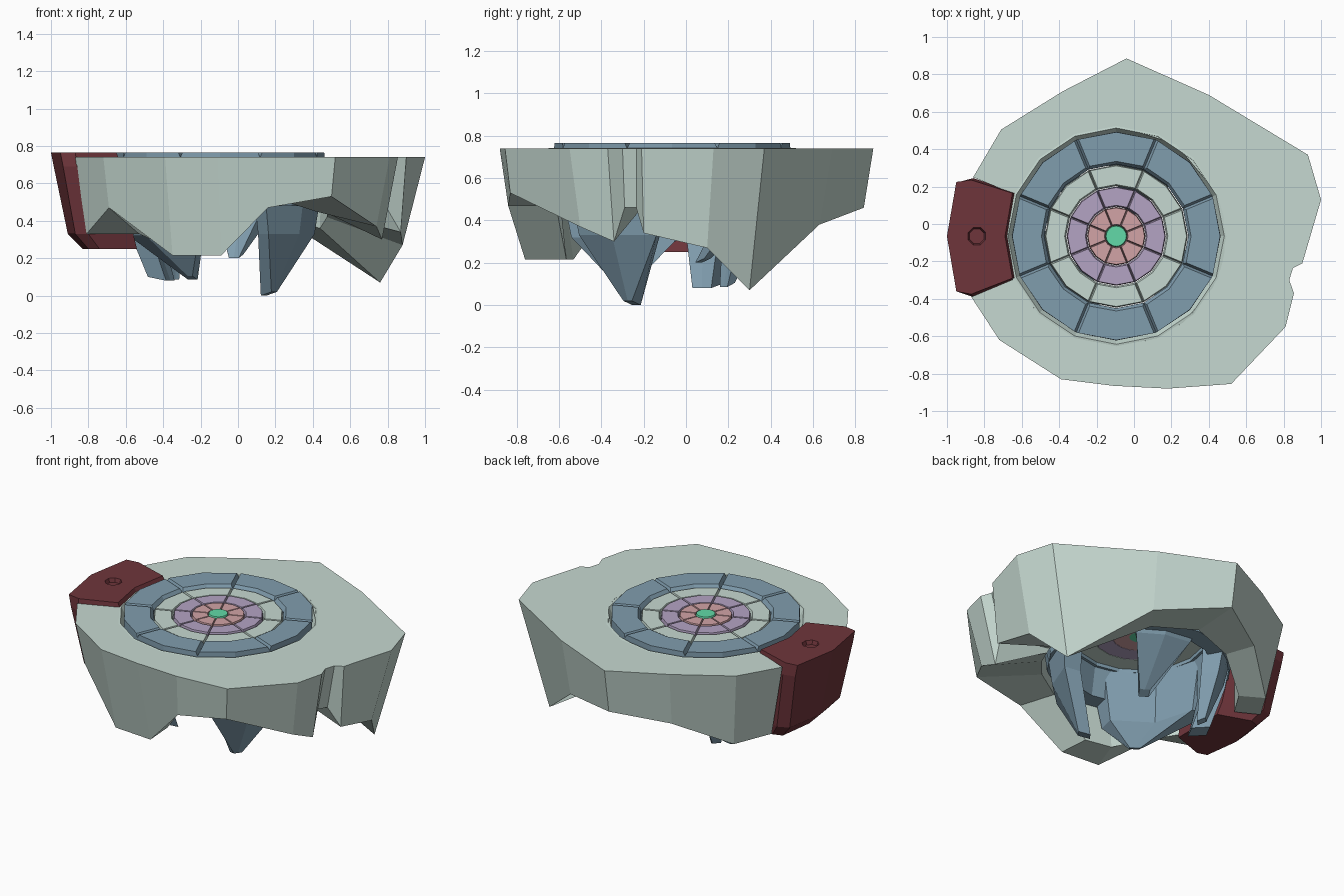
import bpy, bmesh, math
from mathutils import Vector

if "Cube" in bpy.data.objects:
    bpy.data.objects.remove(bpy.data.objects["Cube"])

CX, CY = -0.095, -0.065   # centre of the round dial


def material(name, r, g, b):
    m = bpy.data.materials.new(name)
    lin = [((c / 255 + 0.055) / 1.055) ** 2.4 for c in (r, g, b)]
    m.diffuse_color = (*lin, 1)
    m.use_nodes = True
    m.node_tree.nodes["Principled BSDF"].inputs["Base Color"].default_value = m.diffuse_color
    return m


STONE = material("pale stone", 198, 217, 209)
BLUE = material("slate blue", 128, 157, 174)
RED = material("dark red", 111, 53, 59)
PURPLE = material("dusty purple", 180, 163, 196)
PINK = material("dusty pink", 210, 163, 166)
GREEN = material("mint green", 98, 218, 168)


def polar(r, deg, z):
    a = math.radians(deg)
    return (CX + r * math.cos(a), CY + r * math.sin(a), z)


def skin(name, loops, mat, closed=False):
    """Join matching point loops into a solid, capped unless closed into a ring."""
    bm = bmesh.new()
    rows = [[bm.verts.new(p) for p in loop] for loop in loops]
    n = len(rows[0])
    pairs = list(zip(rows, rows[1:])) + ([(rows[-1], rows[0])] if closed else [])
    for a, b in pairs:
        for i in range(n):
            j = (i + 1) % n
            bm.faces.new((a[i], a[j], b[j], b[i]))
    if not closed:
        bm.faces.new(rows[0])
        bm.faces.new(rows[-1])
    bmesh.ops.recalc_face_normals(bm, faces=bm.faces)
    me = bpy.data.meshes.new(name)
    bm.to_mesh(me)
    bm.free()
    me.materials.append(mat)
    ob = bpy.data.objects.new(name, me)
    bpy.context.collection.objects.link(ob)
    return ob


# Rock shell: rim x, y / foot x, y, z / foot z on the inside
columns = [
    (-.87, -.39, -.81, -.35, .33, .33), (-.72, -.62, -.69, -.57, .47, .33),
    (-.39, -.83, -.35, -.74, .215, .215), (-.11, -.865, -.09, -.76, .215, .215),
    (.18, -.88, .16, -.84, .47, .47), (.52, -.855, .50, -.83, .53, .50),
    (.81, -.55, .74, -.50, .37, .45), (.855, -.37, .77, -.34, .30, .45),
    (.83, -.30, .77, -.29, .46, .46), (.85, -.235, .80, -.235, .46, .46),
    (.90, -.21, .87, -.20, .34, .44), (1.0, .13, .88, .10, .27, .42),
    (.93, .37, .76, .30, .07, .36), (.40, .69, .38, .63, .38, .42),
    (-.04, .885, -.04, .84, .46, .46), (-.38, .71, -.36, .66, .40, .40),
    (-.71, .505, -.64, .43, .255, .27), (-.86, .25, -.77, .23, .28, .28)]
loops = []
for tx, ty, bx, by, bz, iz in columns:
    d = math.degrees(math.atan2(ty - CY, tx - CX))
    r = 0.5 if iz < 0.25 else 0.58
    loops.append([(tx, ty, .74), (bx, by, bz), polar(r, d, iz), polar(.585, d, .74)])
skin("rock_shell", loops, STONE)

# Sloped stone rim around the dial
skin("dial_rim", [[polar(r, 22.5 * i, z) for r, z in
                   ((.60, .69), (.60, .738), (.578, .742), (.558, .705), (.558, .69))]
                  for i in range(16)], STONE, closed=True)


# Dial: eight bevelled slabs per ring, with V grooves between them
def dial_ring(name, r0, r1, z0, z1, mat, inset, outer_inset):
    for k in range(8):
        mid = 45 * k
        top, low, base = [], [], []
        for r, shift, order in ((r1, -outer_inset, (-1, 0, 1)), (r0, inset, (1, 0, -1))):
            for s in order:
                rt = r + shift
                cut = math.degrees(inset * 0.8 / rt)
                top.append(polar(rt, mid + s * (22.5 - cut), z1))
                low.append(polar(r, mid + s * 22.5, z1 - .025))
                base.append(polar(r, mid + s * 22.5, z0))
        skin(f"{name}_{k + 1}", [base, low, top], mat)


dial_ring("outer_ring", .385, .558, .66, .765, BLUE, .015, .002)
dial_ring("middle_ring", .268, .382, .68, .750, STONE, .008, .006)
dial_ring("purple_ring", .158, .265, .68, .755, PURPLE, .007, .005)
dial_ring("pink_ring", .058, .156, .68, .757, PINK, .005, .005)
skin("centre_gem", [[polar(r, 22.5 * i, z) for i in range(16)]
                    for r, z in ((.058, .68), (.058, .75), (.054, .762))], GREEN)

# Blue collar under the dial
skin("under_collar", [[polar(.565, 22.5 * i, .70), polar(.54, 22.5 * i, .48),
                       polar(.43, 22.5 * i, .48), polar(.40, 22.5 * i, .67)]
                      for i in range(16)], BLUE, closed=True)


# Hanging blue shards: arc at the collar narrowing to a small blunt tip
def shard(name, a0, a1, mid_z, mid_r, keep, tip, tip_w, tip_d):
    am = (a0 + a1) / 2
    half = (a1 - a0) / 2

    def arc(ri, ro, h, z):
        return ([polar(ro, am + s * h, z) for s in (-1, 0, 1)]
                + [polar(ri, am + s * h, z) for s in (1, 0, -1)])

    t = Vector(tip)
    out = Vector((t.x - CX, t.y - CY, 0)).normalized()
    side = Vector((-out.y, out.x, 0))
    end = [t + out * tip_d + side * tip_w * s + Vector((0, 0, .02)) for s in (-1, 0, 1)]
    end += [t - out * tip_d + side * tip_w * s for s in (1, 0, -1)]
    skin(name, [arc(.41, .56, half, .68), arc(mid_r - .11, mid_r, half * keep, mid_z), end], BLUE)


shard("shard_front_right", -66, -2, .33, .51, .8, (.165, -.255, 0), .025, .035)
shard("shard_front_left", 172, 260, .32, .49, .92, (-.255, -.30, .085), .03, .025)
shard("shard_left", 142, 174, .36, .50, .8, (-.41, .10, .08), .05, .055)
shard("shard_back_left", 118, 144, .36, .49, .8, (-.35, .195, .085), .025, .025)
shard("shard_back", 42, 98, .46, .44, .8, (-.01, .08, .20), .03, .025)

# Red block let into the left side
top = [(-.95, .225), (-.87, .235), (-.65, .165), (-.69, -.065),
       (-.65, -.29), (-.87, -.375), (-.95, -.36), (-1, -.065)]
shoulder = [(-.935, .225), (-.86, .245), (-.62, .165), (-.655, -.065),
            (-.62, -.285), (-.86, -.39), (-.935, -.36), (-.985, -.065)]
waist = [(-.87, .19), (-.80, .22), (-.56, .13), (-.56, -.065),
         (-.56, -.26), (-.80, -.35), (-.87, -.32), (-.91, -.065)]
foot = [(-.80, .16), (-.74, .18), (-.54, .11), (-.54, -.065),
        (-.54, -.24), (-.74, -.31), (-.80, -.29), (-.83, -.065)]
block = skin("red_block", [[(x, y, z) for x, y in pts] for pts, z in
                           ((foot, .25), (waist, .33), (shoulder, .69), (top, .765))], RED)

# Eight-sided socket in the block
cutter = skin("socket_cutter", [[(-.84 + r * math.cos(math.radians(22.5 + 45 * i)),
                                  -.065 + r * math.sin(math.radians(22.5 + 45 * i)), z)
                                 for i in range(8)] for r, z in ((.042, .74), (.056, .78))], RED)
cutter.hide_render = True
mod = block.modifiers.new("socket", "BOOLEAN")
mod.operation, mod.solver, mod.object = "DIFFERENCE", "EXACT", cutter
bpy.context.view_layer.objects.active = block
bpy.ops.object.modifier_apply(modifier="socket")
bpy.data.objects.remove(cutter)
